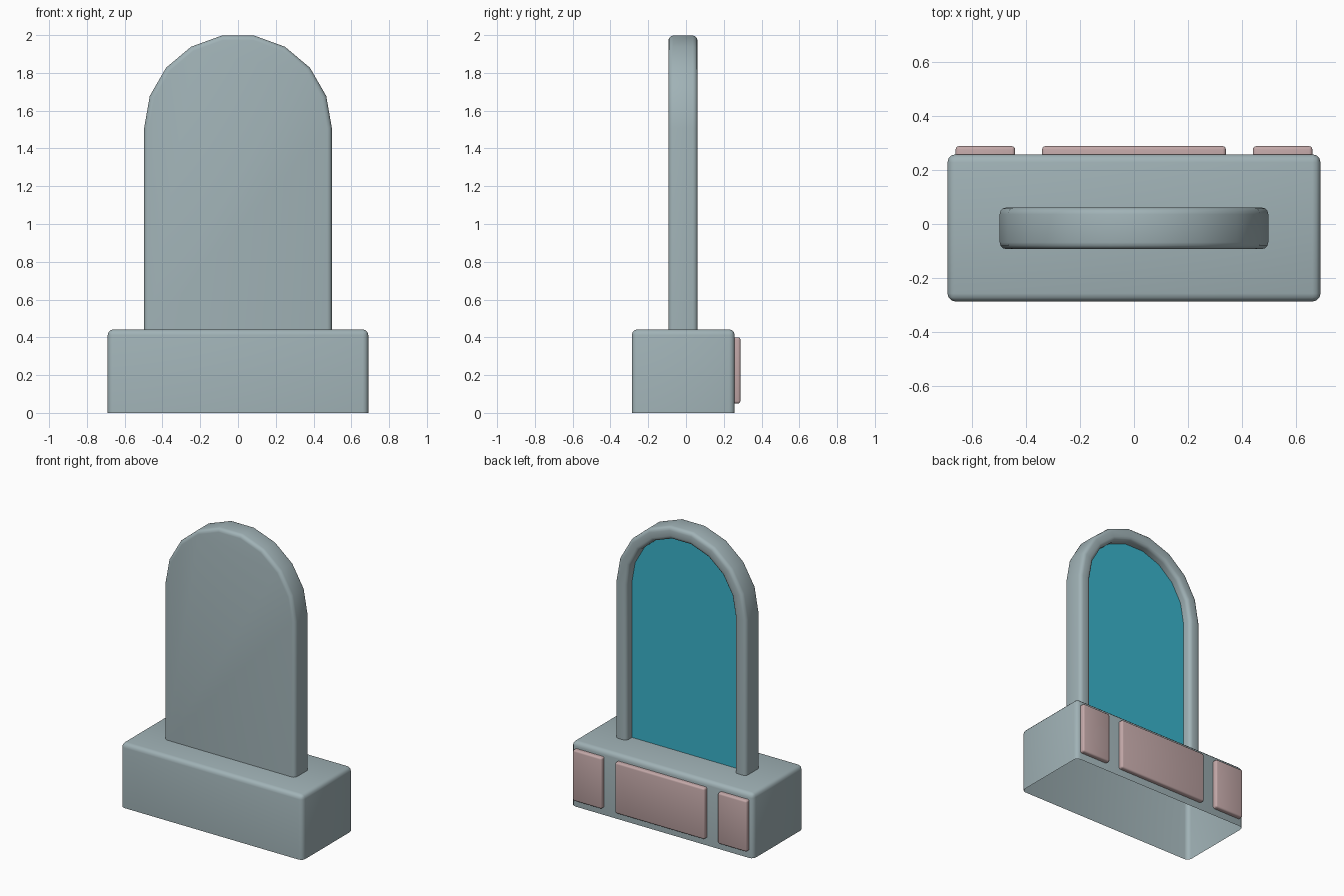
import bpy, bmesh, math

if "Cube" in bpy.data.objects:
    bpy.data.objects.remove(bpy.data.objects["Cube"])


def material(name, rgb):
    m = bpy.data.materials.new(name)
    m.diffuse_color = (*rgb, 1)
    m.use_nodes = True
    m.node_tree.nodes["Principled BSDF"].inputs["Base Color"].default_value = m.diffuse_color
    return m


GREY = material("blue grey stone", (0.352, 0.445, 0.468))
PINK = material("dusty pink", (0.546, 0.392, 0.392))
TEAL = material("teal glass", (0.042, 0.456, 0.597))


def finish(bm, name, mats):
    me = bpy.data.meshes.new(name)
    bm.to_mesh(me)
    bm.free()
    for m in mats:
        me.materials.append(m)
    ob = bpy.data.objects.new(name, me)
    bpy.context.collection.objects.link(ob)
    bpy.ops.object.select_all(action='DESELECT')
    ob.select_set(True)
    bpy.context.view_layer.objects.active = ob
    bpy.ops.object.shade_smooth_by_angle(angle=math.radians(40))
    return ob


def rounded_box(name, lo, hi, mat, radius, open_dir):
    """Bevelled box whose face pointing along open_dir is left out."""
    bm = bmesh.new()
    bmesh.ops.create_cube(bm, size=1)
    for v in bm.verts:
        v.co = [(a + b) / 2 + c * (b - a) for a, b, c in zip(lo, hi, v.co)]
    bm.normal_update()
    gone = [f for f in bm.faces if f.normal.dot(open_dir) > 0.9]
    bmesh.ops.delete(bm, geom=gone, context='FACES')
    bmesh.ops.bevel(bm, geom=[e for e in bm.edges if not e.is_boundary],
                    offset=radius, segments=3, profile=0.5, affect='EDGES')
    return finish(bm, name, [mat])


# Base, hollow underneath
rounded_box("base", (-0.69, -0.287, 0), (0.69, 0.258, 0.442), GREY, 0.03, (0, 0, -1))

# Raised panels on the back of the base
for name, x0, x1 in (("left_panel", -0.66, -0.44), ("middle_panel", -0.34, 0.34),
                     ("right_panel", 0.44, 0.66)):
    rounded_box(name, (x0, 0.25, 0.05), (x1, 0.288, 0.40), PINK, 0.012, (0, -1, 0))


# Arched slab with a recessed glass face at the back
def arch(bm, r, y):
    pts = [(r, 0.44)]
    for i in range(10):
        a = math.radians(20 * i)
        pts.append((r * math.cos(a), 1.508 + r * math.sin(a)))
    pts.append((-r, 0.44))
    return [bm.verts.new((x, y, z)) for x, z in pts]


bm = bmesh.new()
loops = [arch(bm, 0.497, -0.093), arch(bm, 0.497, 0.061),
         arch(bm, 0.41, 0.061), arch(bm, 0.41, 0.0)]
bm.faces.new(loops[0])
for a, b in zip(loops, loops[1:]):
    for i in range(len(a) - 1):
        bm.faces.new((a[i], a[i + 1], b[i + 1], b[i]))
glass = bm.faces.new(loops[3][::-1])
glass.material_index = 1
bmesh.ops.recalc_face_normals(bm, faces=bm.faces[:])
if glass.normal.y < 0:
    bmesh.ops.reverse_faces(bm, faces=bm.faces[:])
rims = [e for e in bm.edges if not e.is_boundary and glass not in e.link_faces
        and e.calc_face_angle() > 1]
bmesh.ops.bevel(bm, geom=rims, offset=0.025, segments=3, profile=0.5, affect='EDGES')
finish(bm, "arched_frame", [GREY, TEAL])
